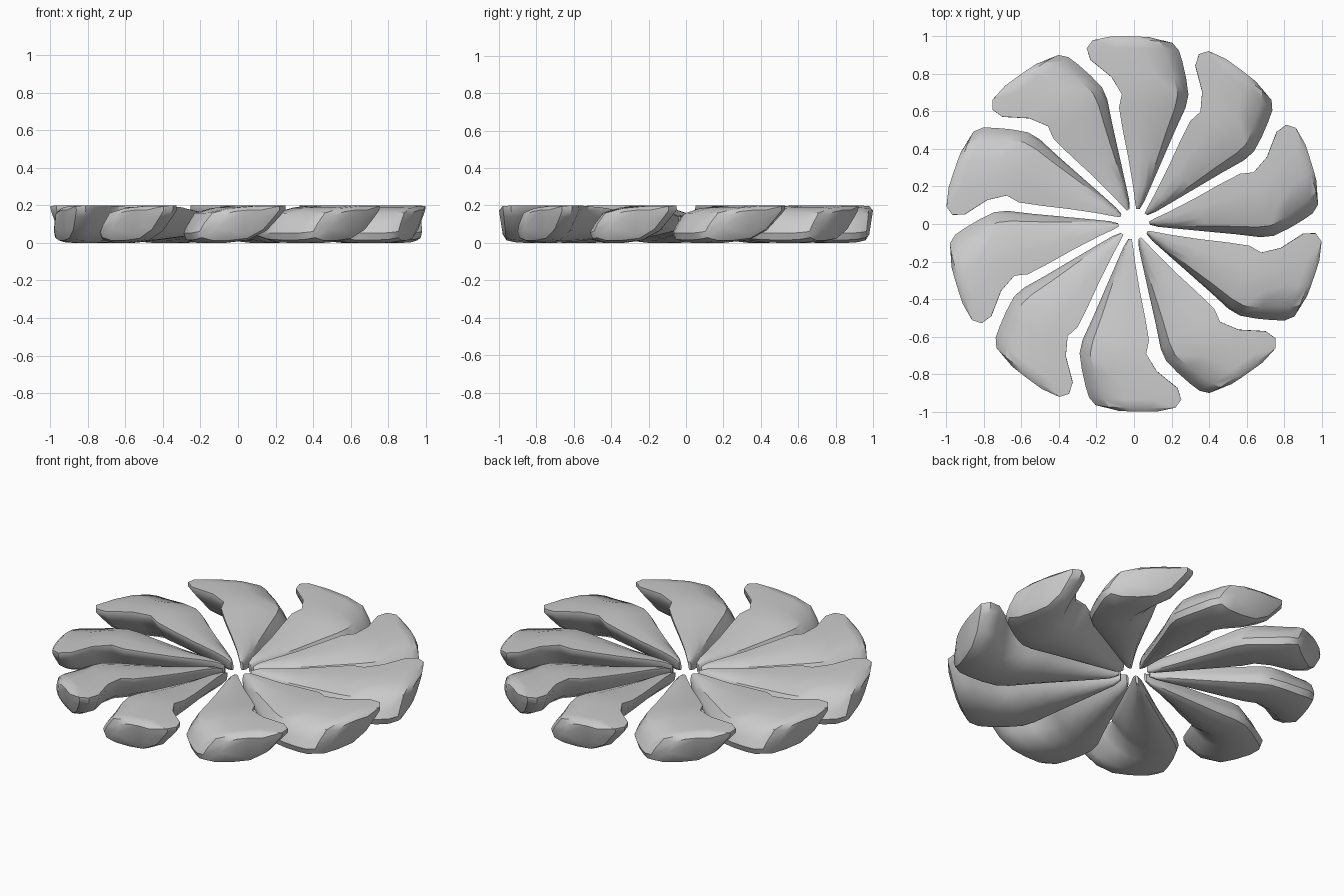
import bpy, bmesh, math

if "Cube" in bpy.data.objects:
    bpy.data.objects.remove(bpy.data.objects["Cube"])

BLADES = 10

# slanted blade cross-section: s runs left to right, t bottom to top
SECTION = [(0, 1), (0.0, 0.88), (.06, .70), (.2, .32), (.40, .06), (.62, 0), (.84, 0),
           (.97, .08), (1, .26), (.95, .47), (.84, .80), (.6, .94), (.3, 1)]

# stations along the blade: y, left x, right x, bottom z, top z
STATIONS = [
    (.08, .012, .030, .075, .125),
    (.12, .005, .055, .060, .140),
    (.20, -.005, .090, .050, .148),
    (.35, -.030, .155, .035, .158),
    (.50, -.060, .220, .020, .175),
    (.62, -.080, .275, .008, .190),
    (.69, -.065, .290, .003, .196),
    (.78, -.120, .278, .000, .200),
    (.87, -.232, .258, .000, .200),
    (.93, -.252, .240, .004, .200),
    (.972, -.220, .205, .014, .196),
    (.992, -.120, .120, .045, .175),
]


def blade_mesh():
    bm = bmesh.new()
    rings = []
    for y, xl, xr, zb, zt in STATIONS:
        ring = []
        for s, t in SECTION:
            # outer end leans outward toward the top
            lean = .035 * (t - .6) * max(0, (y - .6) / .4)
            ring.append(bm.verts.new((xl + s * (xr - xl), y + lean * .6, zb + t * (zt - zb))))
        rings.append(ring)
    n = len(SECTION)
    for a, b in zip(rings, rings[1:]):
        for i in range(n):
            j = (i + 1) % n
            bm.faces.new((a[i], a[j], b[j], b[i]))
    bm.faces.new(rings[0])
    bm.faces.new(rings[-1])
    bmesh.ops.recalc_face_normals(bm, faces=bm.faces)
    mesh = bpy.data.meshes.new("blade")
    bm.to_mesh(mesh)
    bm.free()
    return mesh


# ring of identical blades around the open hub
mesh = blade_mesh()
for k in range(BLADES):
    blade = bpy.data.objects.new(f"blade_{k + 1}", mesh)
    blade.rotation_euler.z = k * 2 * math.pi / BLADES
    bpy.context.collection.objects.link(blade)
    if k == 0:
        bpy.context.view_layer.objects.active = blade
        blade.select_set(True)
        bpy.ops.object.shade_smooth_by_angle(angle=math.radians(40))
        blade.select_set(False)
